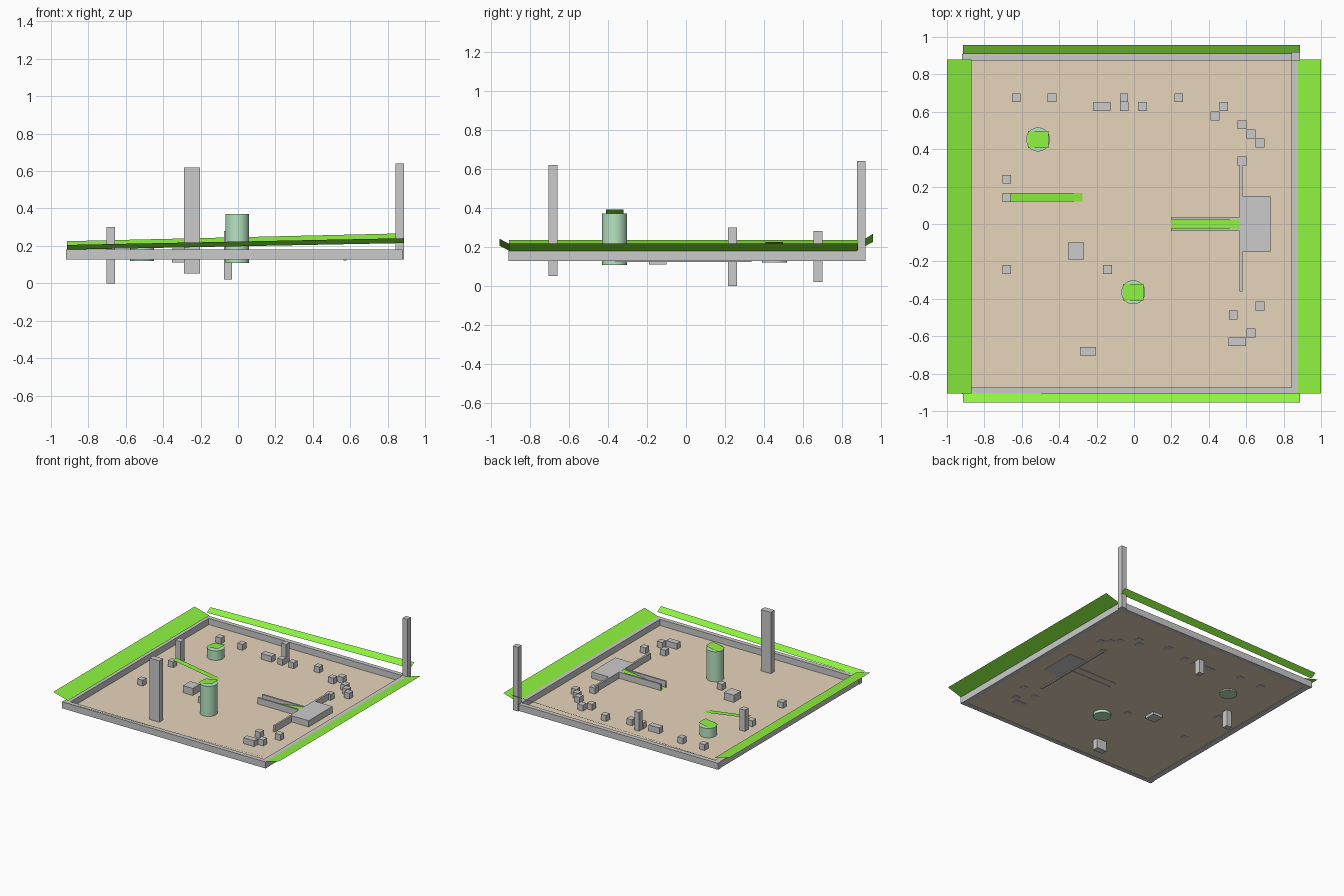
import bpy, bmesh, math
from mathutils import Matrix

if "Cube" in bpy.data.objects:
    bpy.data.objects.remove(bpy.data.objects["Cube"])


def material(name, rgb):
    m = bpy.data.materials.new(name)
    m.diffuse_color = (*rgb, 1)
    m.use_nodes = True
    m.node_tree.nodes["Principled BSDF"].inputs["Base Color"].default_value = m.diffuse_color
    return m


GRASS = material("bright_green", (0.27, 0.9, 0.05))
SAND = material("tan", (0.8, 0.66, 0.5))
MINT = material("soft_green", (0.48, 0.78, 0.54))


def finish(name, bm, mat=None):
    me = bpy.data.meshes.new(name)
    bm.to_mesh(me)
    bm.free()
    ob = bpy.data.objects.new(name, me)
    bpy.context.collection.objects.link(ob)
    if mat:
        me.materials.append(mat)
    return ob


def box(name, x0, x1, y0, y1, z0, z1, mat=None):
    bm = bmesh.new()
    m = Matrix.Translation(((x0 + x1) / 2, (y0 + y1) / 2, (z0 + z1) / 2))
    m = m @ Matrix.Diagonal((x1 - x0, y1 - y0, z1 - z0, 1))
    bmesh.ops.create_cube(bm, size=1, matrix=m)
    return finish(name, bm, mat)


def sheet(name, corners, mat):
    # single quad, corners counter-clockwise from above
    bm = bmesh.new()
    bm.faces.new([bm.verts.new(c) for c in corners])
    return finish(name, bm, mat)


def slope(name, x0, x1, y0, y1, zl, zr, mat=GRASS):
    # sheet that tilts along x, from height zl to zr
    return sheet(name, [(x0, y0, zl), (x1, y0, zr), (x1, y1, zr), (x0, y1, zl)], mat)


def drum(name, x, y, r, z0, z1):
    bm = bmesh.new()
    bmesh.ops.create_cone(bm, cap_ends=True, segments=32, radius1=r, radius2=r,
                          depth=z1 - z0, matrix=Matrix.Translation((x, y, (z0 + z1) / 2)))
    for f in bm.faces:
        f.smooth = len(f.verts) == 4
    for e in bm.edges:
        e.smooth = all(len(f.verts) == 4 for f in e.link_faces)
    return finish(name, bm, MINT)


LOW, TOP = 0.128, 0.18

# floor and border walls
sheet("floor", [(-0.89, -0.89, 0.13), (0.86, -0.89, 0.13),
                (0.86, 0.89, 0.13), (-0.89, 0.89, 0.13)], SAND)
box("front_wall", -0.92, 0.88, -0.908, -0.873, LOW, TOP)
box("back_wall", -0.92, 0.88, 0.873, 0.908, LOW, TOP)
box("left_wall", -0.915, -0.87, -0.873, 0.873, LOW, TOP)
box("right_wall", 0.842, 0.878, -0.873, 0.873, LOW, TOP)
box("corner_post", 0.842, 0.887, 0.875, 0.92, LOW, 0.64)

# sloping green banks around the border
slope("left_bank", -1.0, -0.87, -0.905, 0.88, 0.236, 0.2)
slope("right_bank", 0.877, 1.0, -0.905, 0.88, 0.18, 0.217)
sheet("front_bank", [(-0.914, -0.954, 0.205), (0.888, -0.954, 0.241),
                     (0.888, -0.905, 0.215), (-0.914, -0.905, 0.18)], GRASS)
sheet("back_bank", [(-0.914, 0.91, 0.2), (0.888, 0.91, 0.236),
                    (0.888, 0.957, 0.267), (-0.914, 0.957, 0.225)], GRASS)

# green drums with tilted lids
for label, x, y, z0, z1 in (("tall", -0.004, -0.365, 0.108, 0.37),
                            ("short", -0.513, 0.452, 0.12, 0.205)):
    drum(label + "_drum", x, y, 0.064, z0, z1)
    slope(label + "_drum_lid", x - 0.055, x + 0.055, y - 0.045, y + 0.045,
          z1 + 0.002, z1 + 0.02)

# tall pillars that pass through the floor
box("front_pillar", -0.29, -0.203, -0.704, -0.657, 0.052, 0.62)
box("left_pillar", -0.704, -0.658, 0.216, 0.262, 0.0, 0.3)
box("back_pillar", -0.074, -0.032, 0.652, 0.698, 0.02, 0.28)

# platform, side fence and ramp channel
box("platform", 0.575, 0.73, -0.15, 0.15, LOW, TOP)
box("fence", 0.565, 0.58, -0.362, 0.335, 0.122, TOP)
for side, y in (("front", -0.031), ("back", 0.031)):
    box(side + "_ramp_rail", 0.197, 0.57, y - 0.007, y + 0.007, LOW, TOP)
slope("platform_ramp", 0.197, 0.575, -0.025, 0.025, 0.131, TOP)

# free ramp leaning on a block
slope("free_ramp", -0.66, -0.275, 0.119, 0.165, 0.19, 0.131)

# larger block
box("large_block", -0.353, -0.267, -0.19, -0.1, 0.11, 0.187)

# scattered small blocks: x, y
H = 0.0233
SMALL = [(-0.63, 0.675), (-0.438, 0.675), (-0.052, 0.628), (0.045, 0.628),
         (0.24, 0.675), (0.433, 0.578), (0.48, 0.628), (0.577, 0.53),
         (0.625, 0.481), (0.674, 0.433), (0.577, 0.337), (-0.68, 0.142),
         (-0.68, -0.243), (-0.142, -0.243), (0.625, -0.583),
         (0.53, -0.487), (0.674, -0.438)]
for i, (x, y) in enumerate(SMALL):
    box(f"small_block_{i + 1}", x - H, x + H, y - H, y + H, LOW, 0.177)
for i, (x, y) in enumerate([(-0.173, 0.628), (0.553, -0.63)]):
    box(f"double_block_{i + 1}", x - 2 * H, x + 2 * H, y - H, y + H, LOW, 0.177)
